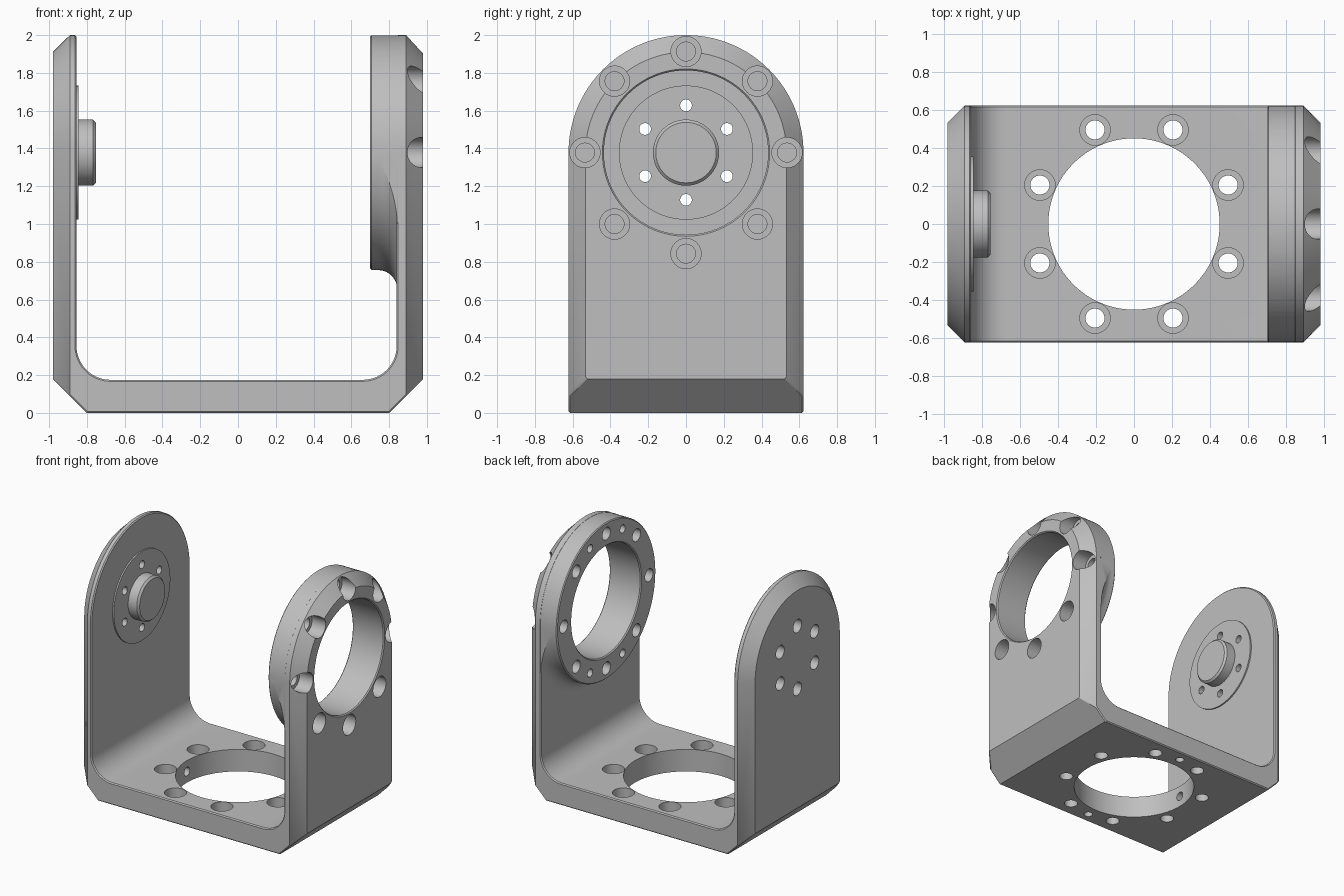
import bpy, bmesh
from math import sin, cos, pi, radians
from mathutils import Vector

if "Cube" in bpy.data.objects:
    bpy.data.objects.remove(bpy.data.objects["Cube"])

AXIS_Z = 1.378      # height of the pivot axis
HALF = 0.622        # half width of the bracket and radius of its arches
INNER = 0.84        # inner face of the ring wall
FLOOR = 0.175       # top of the base
BOLT = 0.535        # bolt circle radius

grey = bpy.data.materials.new("machined_grey")
grey.use_nodes = True
grey.diffuse_color = (0.52, 0.52, 0.52, 1)
grey.node_tree.nodes["Principled BSDF"].inputs["Base Color"].default_value = grey.diffuse_color


def loft(bm, loops):
    """Skin a row of equal point loops and cap both ends."""
    rings = [[bm.verts.new(p) for p in loop] for loop in loops]
    n = len(rings[0])
    for a, b in zip(rings, rings[1:]):
        for i in range(n):
            j = (i + 1) % n
            bm.faces.new((a[i], a[j], b[j], b[i]))
    bm.faces.new(rings[0])
    bm.faces.new(rings[-1])


def turned(bm, profile, axis, centre, n=32):
    """Turn (position, radius) pairs about the x or z axis."""
    loops = []
    for t, r in profile:
        ring = []
        for i in range(n):
            u, v = r * cos(2 * pi * i / n), r * sin(2 * pi * i / n)
            ring.append(Vector(centre) + Vector((t, u, v) if axis == "x" else (u, v, t)))
        loops.append(ring)
    loft(bm, loops)


def make(name, bm):
    bmesh.ops.recalc_face_normals(bm, faces=bm.faces)
    me = bpy.data.meshes.new(name)
    bm.to_mesh(me)
    bm.free()
    me.materials.append(grey)
    ob = bpy.data.objects.new(name, me)
    bpy.context.collection.objects.link(ob)
    return ob


def activate(ob):
    bpy.ops.object.select_all(action="DESELECT")
    ob.select_set(True)
    bpy.context.view_layer.objects.active = ob


def boolean(ob, other, operation, keep=False):
    mod = ob.modifiers.new("bool", "BOOLEAN")
    mod.operation, mod.object, mod.solver = operation, other, "EXACT"
    activate(ob)
    bpy.ops.object.modifier_apply(modifier=mod.name)
    if not keep:
        bpy.data.objects.remove(other)


def arch(name, half):
    """Round-topped block, chamfered towards its outer ends."""
    bm = bmesh.new()
    loops = []
    for x, inset in ((-1.07, 0.18), (-0.89, 0), (0.89, 0), (1.07, 0.18)):
        r = half - inset
        pts = [(x, r * cos(pi * i / 64), AXIS_Z + r * sin(pi * i / 64)) for i in range(65)]
        loops.append(pts + [(x, -r, -0.5), (x, r, -0.5)])
    loft(bm, loops)
    return make(name, bm)


def corner(x, start):
    """Quarter-round inside corner of the U."""
    return [(x + 0.18 * cos(radians(start - a)), FLOOR + 0.18 + 0.18 * sin(radians(start - a)))
            for a in range(0, 91, 6)]


# U-shaped bracket, trimmed to the arched outline
outline = [(-0.98, 2.2), (-0.98, 0.18), (-0.8, 0), (0.8, 0), (0.98, 0.18), (0.98, 2.2), (INNER, 2.2)]
outline += corner(INNER - 0.18, 0) + corner(-0.855 + 0.18, -90) + [(-0.855, 2.2)]
bm = bmesh.new()
loft(bm, [[(x, y, z) for x, z in outline] for y in (-1, 1)])
bracket = make("bracket", bm)
boolean(bracket, arch("arch_trim", HALF), "INTERSECT")
bev = bracket.modifiers.new("edge_break", "BEVEL")
bev.width, bev.segments = 0.008, 1
bev.limit_method, bev.angle_limit = "ANGLE", radians(60)
activate(bracket)
bpy.ops.object.modifier_apply(modifier=bev.name)

# Thick bearing ring with a hollow fillet into its wall
profile = [(0.70, HALF - 0.008), (0.708, HALF)]
profile += [(0.742 + 0.1 * cos(radians(a)), HALF + 0.1 + 0.1 * sin(radians(a))) for a in range(-90, 1, 9)]
profile.append((0.87, HALF + 0.1))
bm = bmesh.new()
turned(bm, profile, "x", (0, 0, AXIS_Z), 128)
ring = make("bearing_ring", bm)
boolean(ring, arch("ring_trim", HALF - 0.001), "INTERSECT")
boolean(bracket, ring, "UNION")

# Raised pivot plate and hub
bm = bmesh.new()
turned(bm, [(-0.87, 0.355), (-0.844, 0.355)], "x", (0, 0, AXIS_Z), 96)
plate = make("pivot_plate", bm)
bm = bmesh.new()
turned(bm, [(-0.86, 0.175), (-0.768, 0.175), (-0.753, 0.16)], "x", (0, 0, AXIS_Z), 64)
hub = make("pivot_hub", bm)

# Bores and bolt holes
bm = bmesh.new()
turned(bm, [(0.6, 0.443), (0.70, 0.443), (0.708, 0.435), (0.972, 0.435), (0.98, 0.443), (1.1, 0.443)],
       "x", (0, 0, AXIS_Z), 96)
turned(bm, [(-0.1, 0.45), (0.3, 0.45)], "z", (0, 0, 0), 96)
for k in range(8):
    a = k * pi / 4
    turned(bm, [(0.6, 0.05), (0.86, 0.05), (0.86, 0.08), (1.1, 0.08)],
           "x", (0, BOLT * cos(a), AXIS_Z + BOLT * sin(a)))
    a += pi / 8
    turned(bm, [(-0.1, 0.05), (0.09, 0.05), (0.09, 0.08), (0.3, 0.08)],
           "z", (BOLT * cos(a), BOLT * sin(a), 0))
for k in range(6):
    a = pi / 6 + k * pi / 3
    turned(bm, [(-1.1, 0.052), (-0.91, 0.052), (-0.91, 0.031), (-0.8, 0.031)],
           "x", (0, 0.25 * cos(a), AXIS_Z + 0.25 * sin(a)))

# Small blind holes in the ring face and under the base
for side in (-1, 1):
    for lean in (-1, 1):
        a = side * pi / 2 + lean * pi / 8
        turned(bm, [(0.6, 0.032), (0.85, 0.032)], "x", (0, BOLT * cos(a), AXIS_Z + BOLT * sin(a)), 24)
    turned(bm, [(-0.1, 0.032), (0.12, 0.032)], "z", (0, side * BOLT, 0), 24)
drills = make("drills", bm)
drills.hide_render = True
boolean(bracket, drills, "DIFFERENCE", keep=True)
boolean(plate, drills, "DIFFERENCE")

# Radial hole in the base bore
bm = bmesh.new()
turned(bm, [(-0.62, 0.035), (-0.3, 0.035)], "x", (0, 0, 0.088), 24)
boolean(bracket, make("radial_drill", bm), "DIFFERENCE")

for ob in (bracket, plate, hub):
    activate(ob)
    bpy.ops.object.shade_smooth_by_angle(angle=radians(30))
